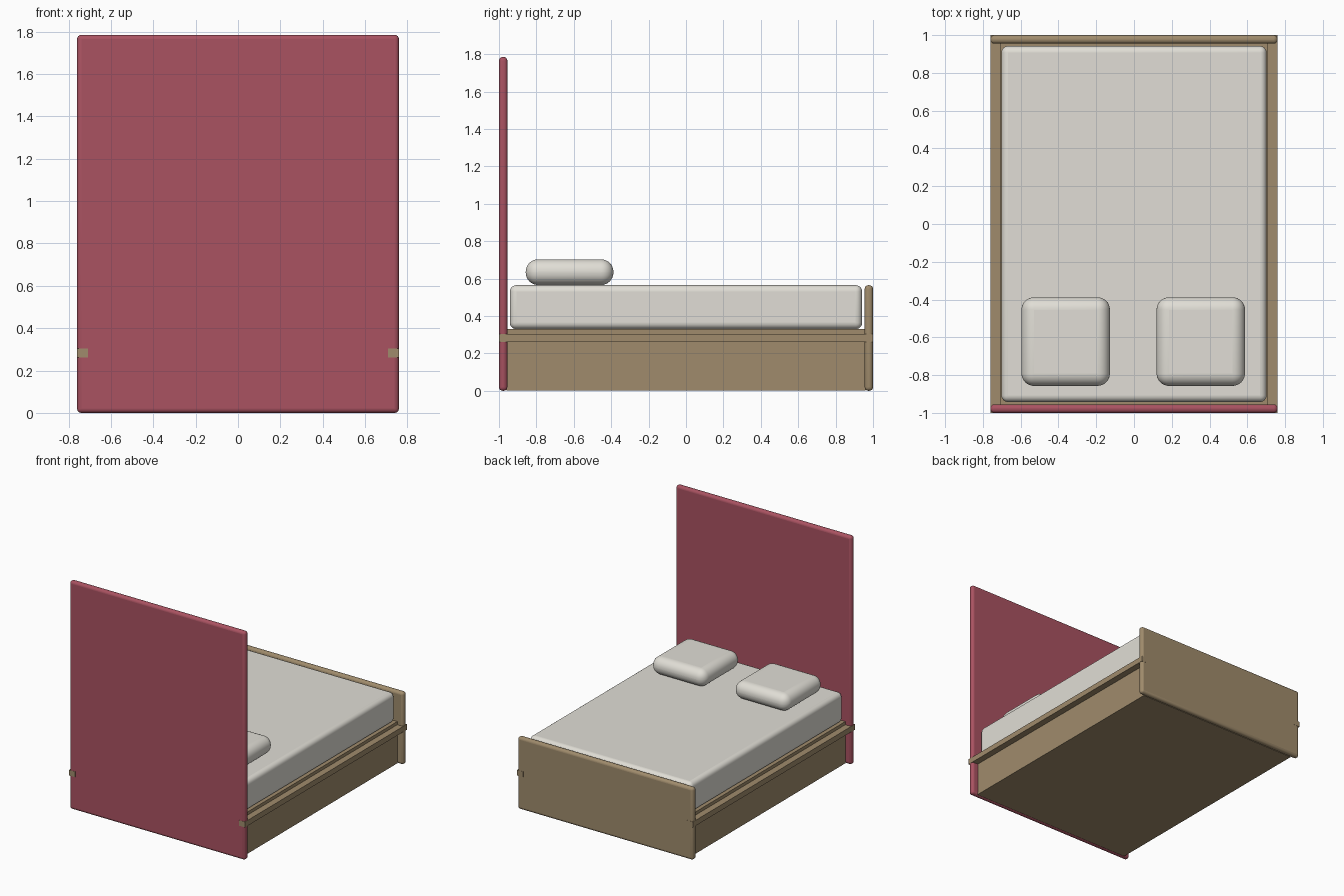
import bpy, math

if "Cube" in bpy.data.objects:
    bpy.data.objects.remove(bpy.data.objects["Cube"])


def material(name, rgb):
    m = bpy.data.materials.new(name)
    m.diffuse_color = (*rgb, 1)
    m.use_nodes = True
    m.node_tree.nodes["Principled BSDF"].inputs["Base Color"].default_value = m.diffuse_color
    return m


WOOD = material("wood", (0.35, 0.26, 0.15))
RED = material("red_fabric", (0.40, 0.085, 0.12))
LINEN = material("linen", (0.75, 0.73, 0.67))


def box(name, x, y, z, mat, bevel=0.0, segments=4):
    """Box from (min, max) ranges, with optional rounded edges."""
    bpy.ops.mesh.primitive_cube_add(
        size=1, location=[(r[0] + r[1]) / 2 for r in (x, y, z)])
    ob = bpy.context.object
    ob.name = name
    ob.scale = [r[1] - r[0] for r in (x, y, z)]
    bpy.ops.object.transform_apply(location=False, rotation=False, scale=True)
    ob.data.materials.append(mat)
    if bevel:
        mod = ob.modifiers.new("rounding", "BEVEL")
        mod.width = bevel
        mod.segments = segments
        bpy.ops.object.shade_smooth_by_angle(angle=math.radians(35))
    return ob


# Frame: base box, tall headboard, low footboard
box("base", (-0.71, 0.71), (-0.96, 0.96), (0.003, 0.33), WOOD)
box("headboard", (-0.76, 0.76), (-1.0, -0.955), (0, 1.785), RED, 0.02)
box("footboard", (-0.76, 0.76), (0.955, 1.0), (0, 0.565), WOOD, 0.02)

# Side rails running through both boards, and pillows
for side, s in (("left", -1), ("right", 1)):
    box(side + "_rail", sorted((s * 0.708, s * 0.761)), (-1.001, 1.001),
        (0.262, 0.305), WOOD)
    cx = s * 0.3575 - 0.004
    box(side + "_pillow", (cx - 0.234, cx + 0.234), (-0.857, -0.388),
        (0.566, 0.703), LINEN, 0.066, 8)

# Mattress
box("mattress", (-0.702, 0.702), (-0.942, 0.942), (0.33, 0.565), LINEN, 0.035, 6)
